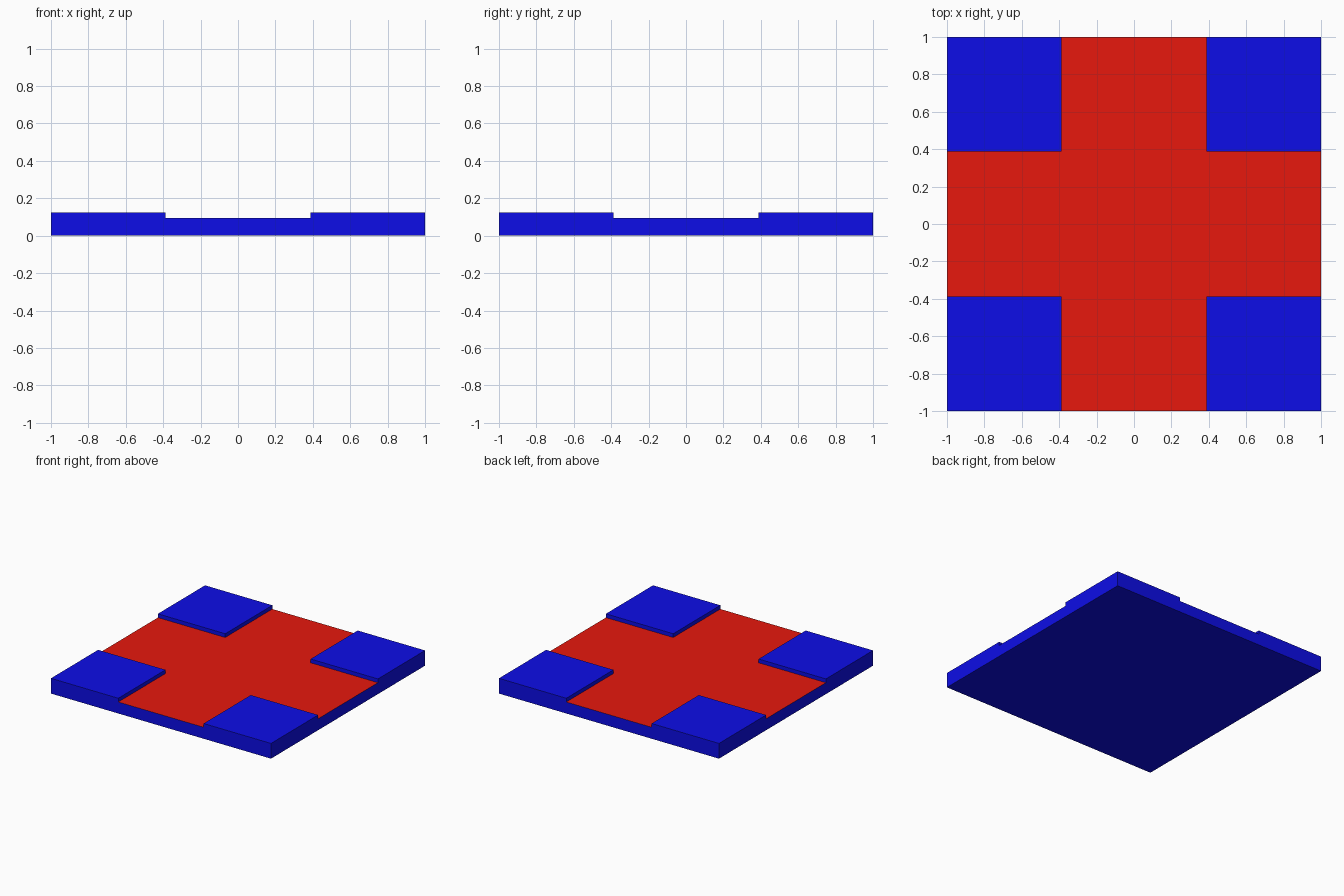
import bpy, bmesh
from mathutils import Matrix, Vector

if "Cube" in bpy.data.objects:
    bpy.data.objects.remove(bpy.data.objects["Cube"])

BASE_H = 0.094   # height of the recessed cross
TOP_H = 0.125    # height of the corner pads
ARM = 0.388      # half width of the cross arms


def material(name, rgb):
    m = bpy.data.materials.new(name)
    m.diffuse_color = (*rgb, 1)
    m.use_nodes = True
    m.node_tree.nodes["Principled BSDF"].inputs["Base Color"].default_value = m.diffuse_color
    return m


bm = bmesh.new()

# Square slab
bmesh.ops.create_cube(bm, size=1, matrix=Matrix.Translation((0, 0, BASE_H / 2))
                      @ Matrix.Diagonal((2, 2, BASE_H, 1)))

# Cut lines along the cross arms
for axis in (Vector((1, 0, 0)), Vector((0, 1, 0))):
    for side in (-1, 1):
        bmesh.ops.bisect_plane(bm, geom=bm.verts[:] + bm.edges[:] + bm.faces[:],
                               plane_co=axis * side * ARM, plane_no=axis)

# Raised corner pads
bm.normal_update()
corners = []
for f in bm.faces:
    c = f.calc_center_median()
    if f.normal.z > 0.9 and abs(c.x) > ARM and abs(c.y) > ARM:
        corners.append(f)
raised = bmesh.ops.extrude_face_region(bm, geom=corners)
bmesh.ops.translate(bm, vec=(0, 0, TOP_H - BASE_H),
                    verts=[v for v in raised["geom"] if isinstance(v, bmesh.types.BMVert)])
bmesh.ops.delete(bm, geom=[f for f in corners if f.is_valid], context="FACES_ONLY")
bmesh.ops.recalc_face_normals(bm, faces=bm.faces[:])

# Red cross on top, blue elsewhere
bm.normal_update()
for f in bm.faces:
    is_cross = f.normal.z > 0.9 and f.calc_center_median().z < (BASE_H + TOP_H) / 2
    f.material_index = 1 if is_cross else 0

mesh = bpy.data.meshes.new("cross_tile")
bm.to_mesh(mesh)
bm.free()
mesh.materials.append(material("blue", (0.004, 0.004, 0.8)))
mesh.materials.append(material("red", (0.8, 0.009, 0.004)))
bpy.context.collection.objects.link(bpy.data.objects.new("cross_tile", mesh))
